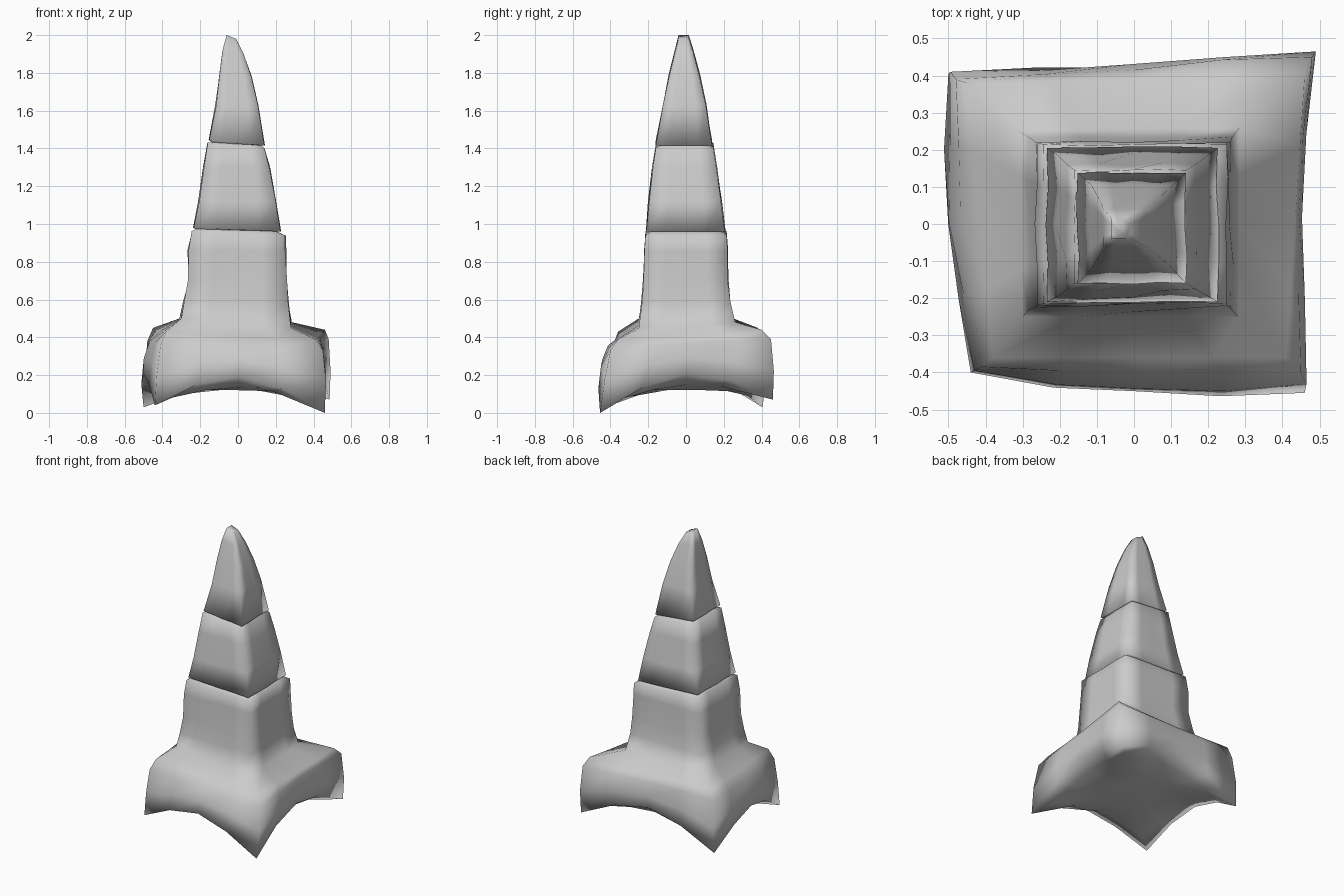
import bpy, bmesh, math, random

random.seed(4)
SEG = 4  # segments along each side of a square ring


def ring(corners, lift=0.0, bulge=(0, 0, 0, 0), jit=0.0):
    """Square loop through four corners; lift / bulge (front, right, back, left) act on side middles."""
    pts = []
    for i in range(4):
        a, b = corners[i], corners[(i + 1) % 4]
        dx, dy = b[0] - a[0], b[1] - a[1]
        d = math.hypot(dx, dy)
        for k in range(SEG):
            t = k / SEG
            f = math.sin(math.pi * t)
            o = f * bulge[i] + (random.uniform(-jit, jit) if k else 0)
            pts.append((a[0] + dx * t + dy / d * o,
                        a[1] + dy * t - dx / d * o,
                        a[2] + (b[2] - a[2]) * t + f * lift))
    return pts


def box(x0, x1, y0, y1, z, tilt=0.0, **kw):
    """Ring from extents; tilt lowers the +x side."""
    return ring([(x0, y0, z + tilt), (x1, y0, z - tilt),
                 (x1, y1, z - tilt), (x0, y1, z + tilt)], **kw)


def loft(name, rings, cap_top=False, cap_bottom=False):
    bm = bmesh.new()
    loops = [[bm.verts.new(p) for p in r] for r in rings]
    n = len(loops[0])
    for lo, hi in zip(loops, loops[1:]):
        for i in range(n):
            j = (i + 1) % n
            bm.faces.new((lo[i], lo[j], hi[j], hi[i]))
    if cap_top:
        bm.faces.new(loops[-1])
    if cap_bottom:
        bm.faces.new(loops[0][::-1])
    me = bpy.data.meshes.new(name)
    bm.to_mesh(me)
    bm.free()
    for p in me.polygons:
        p.use_smooth = True
    ob = bpy.data.objects.new(name, me)
    bpy.context.collection.objects.link(ob)
    return ob


SKIRT = (0.03, -0.025, -0.005, 0.03)

# Drooping skirt with four pointed corners, flowing up into the lower tier
loft("base_and_lower_tier", [
    box(-0.2, 0.2, -0.2, 0.2, 0.12),
    ring([(-0.35, -0.33, 0.08), (0.36, -0.35, 0.07), (0.37, 0.36, 0.11), (-0.38, 0.33, 0.09)], lift=0.06),
    ring([(-0.44, -0.40, 0.04), (0.46, -0.455, 0.0), (0.485, 0.46, 0.07), (-0.50, 0.405, 0.03)],
         lift=0.17, bulge=SKIRT, jit=0.008),
    ring([(-0.43, -0.395, 0.2), (0.465, -0.43, 0.18), (0.49, 0.465, 0.22), (-0.495, 0.41, 0.2)],
         lift=0.09, bulge=SKIRT, jit=0.01),
    ring([(-0.41, -0.385, 0.36), (0.45, -0.40, 0.33), (0.48, 0.45, 0.39), (-0.48, 0.39, 0.38)],
         lift=0.01, bulge=(0.02, -0.02, 0, 0.02), jit=0.008),
    ring([(-0.38, -0.36, 0.43), (0.41, -0.36, 0.39), (0.46, 0.40, 0.44), (-0.45, 0.38, 0.45)], lift=-0.01),
    ring([(-0.30, -0.25, 0.50), (0.28, -0.25, 0.45), (0.285, 0.26, 0.48), (-0.31, 0.25, 0.50)]),
    box(-0.285, 0.265, -0.232, 0.235, 0.59, jit=0.006),
    box(-0.265, 0.26, -0.225, 0.22, 0.70, jit=0.006),
    box(-0.262, 0.25, -0.22, 0.22, 0.86, jit=0.006),
    box(-0.245, 0.25, -0.215, 0.215, 0.95, tilt=0.012, jit=0.004),
    box(-0.20, 0.195, -0.18, 0.18, 0.975, tilt=0.01),
], cap_top=True, cap_bottom=True)

# Middle tier
loft("middle_tier", [
    box(-0.20, 0.19, -0.17, 0.17, 0.965),
    box(-0.235, 0.225, -0.21, 0.205, 0.97, tilt=0.01, jit=0.004),
    box(-0.205, 0.20, -0.195, 0.185, 1.12, jit=0.007),
    box(-0.18, 0.165, -0.175, 0.16, 1.30, jit=0.007),
    box(-0.16, 0.14, -0.16, 0.145, 1.415, tilt=0.015, jit=0.004),
    box(-0.11, 0.10, -0.11, 0.10, 1.435),
], cap_top=True)

# Pointed cap tier, leaning slightly to one side
loft("peak_tier", [
    box(-0.12, 0.10, -0.12, 0.10, 1.42),
    box(-0.152, 0.14, -0.16, 0.138, 1.43, tilt=0.015, jit=0.004),
    box(-0.115, 0.105, -0.122, 0.105, 1.63, jit=0.006),
    box(-0.097, 0.07, -0.09, 0.072, 1.79, tilt=0.01, jit=0.004),
    box(-0.082, 0.03, -0.06, 0.04, 1.91, tilt=0.01),
    box(-0.06, -0.01, -0.04, 0.015, 1.99, tilt=0.01),
], cap_top=True)
